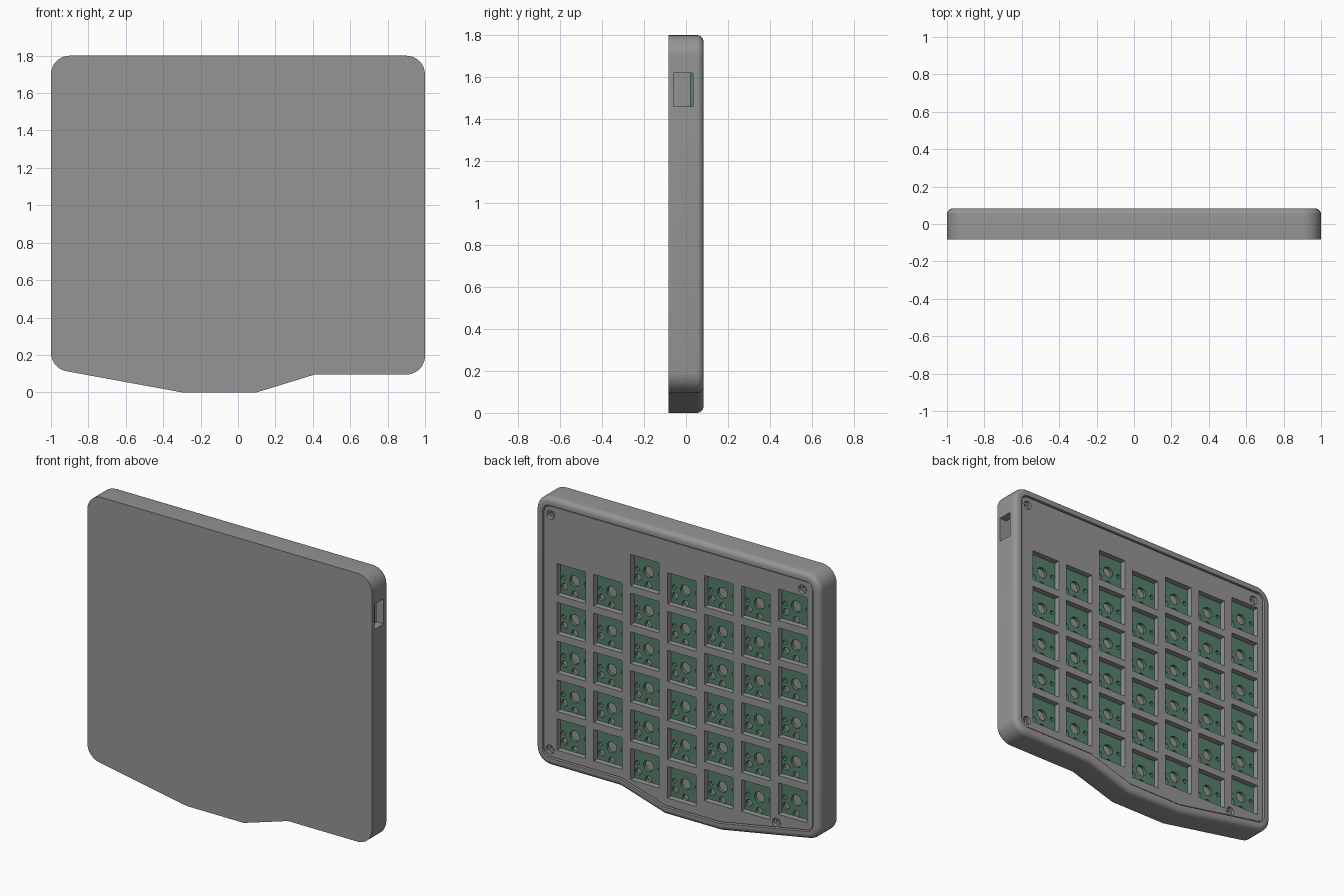
import bpy, bmesh, math
from mathutils import Matrix, Vector

if "Cube" in bpy.data.objects:
    bpy.data.objects.remove(bpy.data.objects["Cube"])

def material(name, rgb):
    m = bpy.data.materials.new(name)
    m.diffuse_color = (*rgb, 1)
    m.use_nodes = True
    m.node_tree.nodes["Principled BSDF"].inputs["Base Color"].default_value = m.diffuse_color
    return m

GREY = material("case_grey", (0.30, 0.30, 0.30))
GREEN = material("board_green", (0.092, 0.215, 0.148))

# Case outline: x, z, corner radius, counter-clockwise
CORNERS = [(-1, .128, .1), (-.3, 0, 0), (.1, 0, 0), (.41, .095, 0),
           (1, .095, .1), (1, 1.8, .1), (-1, 1.8, .1)]

def outline(inset, min_radius=.012, steps=8):
    """Outline moved inwards, with its rounded corners."""
    pts = [Vector(c[:2]) for c in CORNERS]
    n = len(pts)
    dirs = [(pts[(i + 1) % n] - pts[i]).normalized() for i in range(n)]
    loop = []
    for i, p in enumerate(pts):
        e1, e2 = dirs[i - 1], dirs[i]
        n1, n2 = Vector((-e1.y, e1.x)), Vector((-e2.y, e2.x))
        q = p + (n1 + n2) * inset / (1 + n1.dot(n2))
        if not CORNERS[i][2]:
            loop.append(q)
            continue
        r = max(CORNERS[i][2] - inset, min_radius)
        turn = math.acos(max(-1, min(1, e1.dot(e2))))
        centre = q - e1 * r * math.tan(turn / 2) + n1 * r
        for k in range(steps + 1):
            loop.append(centre - Matrix.Rotation(turn * k / steps, 2) @ n1 * r)
    return loop

def finish(bm, name, mat):
    bmesh.ops.recalc_face_normals(bm, faces=bm.faces)
    me = bpy.data.meshes.new(name)
    bm.to_mesh(me)
    bm.free()
    me.materials.append(mat)
    ob = bpy.data.objects.new(name, me)
    bpy.context.collection.objects.link(ob)
    return ob

def loft(name, levels, mat):
    """Closed solid through (loop, y) levels."""
    bm = bmesh.new()
    rings = [[bm.verts.new((p.x, y, p.y)) for p in loop] for loop, y in levels]
    for a, b in zip(rings, rings[1:]):
        for i in range(len(a)):
            j = (i + 1) % len(a)
            bm.faces.new((a[i], a[j], b[j], b[i]))
    bm.faces.new(rings[0])
    bm.faces.new(rings[-1])
    return finish(bm, name, mat)

def add_box(bm, centre, size):
    bmesh.ops.create_cube(bm, size=1, matrix=Matrix.Translation(centre) @ Matrix.Diagonal((*size, 1)))

def add_rod(bm, centre, radius, depth, sides=20):
    bmesh.ops.create_cone(bm, cap_ends=True, segments=sides, radius1=radius, radius2=radius,
                          depth=depth, matrix=Matrix.Translation(centre) @ Matrix.Rotation(math.pi / 2, 4, 'X'))

def activate(ob):
    bpy.ops.object.select_all(action='DESELECT')
    ob.select_set(True)
    bpy.context.view_layer.objects.active = ob

def cut(ob, bm, mat):
    cutter = finish(bm, "cutter", mat)
    mod = ob.modifiers.new("cut", 'BOOLEAN')
    mod.operation, mod.solver, mod.object = 'DIFFERENCE', 'EXACT', cutter
    activate(ob)
    bpy.ops.object.modifier_apply(modifier=mod.name)
    bpy.data.objects.remove(cutter)

def smooth(ob):
    activate(ob)
    bpy.ops.object.shade_smooth_by_angle(angle=math.radians(30))

# Key grid: top key height and key count per column, from the right
PITCH_X, PITCH_Z, FIRST_X = .2595, .2463, .754
COLUMNS = [(1.29, 5), (1.29, 5), (1.487, 6), (1.44, 6), (1.492, 6), (1.495, 6), (1.545, 6)]
KEYS = [(FIRST_X - i * PITCH_X, top - k * PITCH_Z)
        for i, (top, count) in enumerate(COLUMNS) for k in range(count)]
SCREWS = [(.897, 1.688), (-.872, 1.688), (.902, .197), (-.69, .157)]
BACK, FRONT, PLATE_Y, BOARD_Y, BEVEL = .084, -.084, .077, .04, .033

# Case: tray with a rounded back rim
levels = [(outline(0), FRONT)]
for k in range(7):
    a = math.pi / 2 * k / 6
    levels.append((outline(BEVEL * (1 - math.cos(a))), BACK - BEVEL + BEVEL * math.sin(a)))
levels += [(outline(.05), BACK), (outline(.05), -.062)]
case = loft("case", levels, GREY)

# Cable port in the right wall
bm = bmesh.new()
add_box(bm, (.98, -.013, 1.54), (.12, .094, .16))
cut(case, bm, GREY)
smooth(case)

# Switch plate with square key openings and screw holes
plate = loft("switch_plate", [(outline(.057), BOARD_Y + .001), (outline(.057), PLATE_Y)], GREY)
bm = bmesh.new()
for x, z in KEYS:
    add_box(bm, (x, .06, z), (.2, .1, .2))
for x, z in SCREWS:
    add_rod(bm, (x, .06, z), .028, .1)
cut(plate, bm, GREY)
smooth(plate)

# Circuit board with the drilled holes for each key: x, z, radius
DRILLS = [(0, 0, .035), (0, -.085, .0215), (.072, -.054, .0215),
          (.0795, 0, .0135), (-.0795, 0, .0135)]
board = loft("circuit_board", [(outline(.065), .018), (outline(.065), BOARD_Y)], GREEN)
bm = bmesh.new()
for x, z in KEYS:
    for dx, dz, r in DRILLS:
        add_rod(bm, (x + dx, .03, z + dz), r, .08, 16)
cut(board, bm, GREEN)
smooth(board)

# Hollow screw posts below the plate holes
bm = bmesh.new()
for x, z in SCREWS:
    add_rod(bm, (x, -.003, z), .034, .118)
posts = finish(bm, "screw_posts", GREY)
bm = bmesh.new()
for x, z in SCREWS:
    add_rod(bm, (x, .05, z), .016, .08)
cut(posts, bm, GREY)
smooth(posts)
